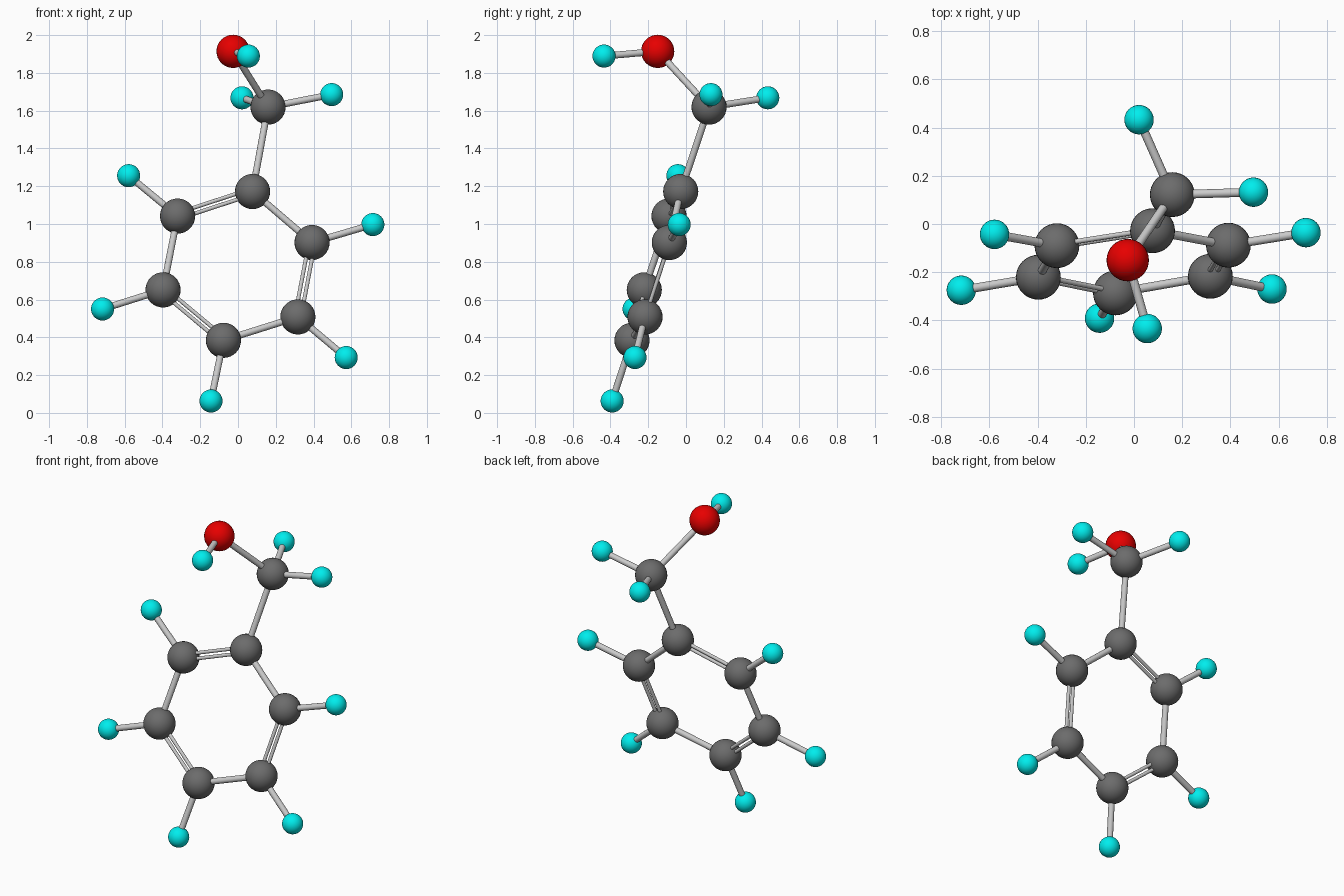
import bpy
from mathutils import Vector

if "Cube" in bpy.data.objects:
    bpy.data.objects.remove(bpy.data.objects["Cube"])


def material(name, color):
    m = bpy.data.materials.new(name)
    m.diffuse_color = color
    m.use_nodes = True
    m.node_tree.nodes["Principled BSDF"].inputs["Base Color"].default_value = m.diffuse_color
    return m


RED = material("red", (0.8, 0.0, 0.0, 1))
CYAN = material("cyan", (0.0, 0.85, 0.85, 1))
DARK = material("dark_grey", (0.15, 0.15, 0.15, 1))

# Atom centres
carbons = {
    "ring_1": (0.077, -0.028, 1.172), "ring_2": (-0.320, -0.090, 1.042),
    "ring_3": (-0.397, -0.221, 0.651), "ring_4": (-0.077, -0.286, 0.384),
    "ring_5": (0.317, -0.217, 0.508), "ring_6": (0.392, -0.088, 0.902),
    "arm": (0.159, 0.122, 1.619),
}
hydrogens = {  # name: (centre, atom it is bonded to)
    "h_2": ((-0.579, -0.043, 1.256), "ring_2"),
    "h_3": ((-0.717, -0.275, 0.550), "ring_3"),
    "h_4": ((-0.143, -0.391, 0.063), "ring_4"),
    "h_5": ((0.573, -0.270, 0.293), "ring_5"),
    "h_6": ((0.714, -0.036, 0.997), "ring_6"),
    "h_arm_back": ((0.021, 0.433, 1.668), "arm"),
    "h_arm_side": ((0.496, 0.132, 1.685), "arm"),
    "h_oxygen": ((0.055, -0.434, 1.889), "oxygen"),
}
pos = {k: Vector(v) for k, v in carbons.items()}
pos["oxygen"] = Vector((-0.026, -0.150, 1.914))
pos.update({k: Vector(v[0]) for k, v in hydrogens.items()})


def ball(name, center, radius, mat):
    bpy.ops.mesh.primitive_uv_sphere_add(segments=32, ring_count=16,
                                         radius=radius, location=center)
    ob = bpy.context.object
    ob.name = name
    ob.data.materials.append(mat)
    bpy.ops.object.shade_smooth()


def rod(name, a, b, radius):
    d = b - a
    bpy.ops.mesh.primitive_cylinder_add(vertices=16, radius=radius, depth=d.length,
                                        location=(a + b) / 2)
    ob = bpy.context.object
    ob.name = name
    ob.rotation_euler = d.to_track_quat('Z', 'Y').to_euler()
    bpy.ops.object.shade_smooth_by_angle()


# Balls
for k in carbons:
    ball("carbon_" + k, pos[k], 0.093, DARK)
for k in hydrogens:
    ball("hydrogen_" + k, pos[k], 0.061, CYAN)
ball("oxygen", pos["oxygen"], 0.088, RED)

# Ring bonds, alternating double and single, doubles side by side in the ring plane
center = sum((pos[f"ring_{i}"] for i in range(1, 7)), Vector()) / 6
for i in range(6):
    a, b = pos[f"ring_{i + 1}"], pos[f"ring_{(i + 1) % 6 + 1}"]
    if i % 2 == 0:
        off = ((a + b) / 2 - center).normalized() * 0.016
        for s in (-1, 1):
            rod("double_bond", a + off * s, b + off * s, 0.0105)
    else:
        rod("ring_bond", a, b, 0.018)

# Single bonds
rod("arm_bond", pos["ring_1"], pos["arm"], 0.018)
rod("oxygen_bond", pos["arm"], pos["oxygen"], 0.018)
for k, (_, parent) in hydrogens.items():
    rod("bond_" + k, pos[parent], pos[k], 0.018)
